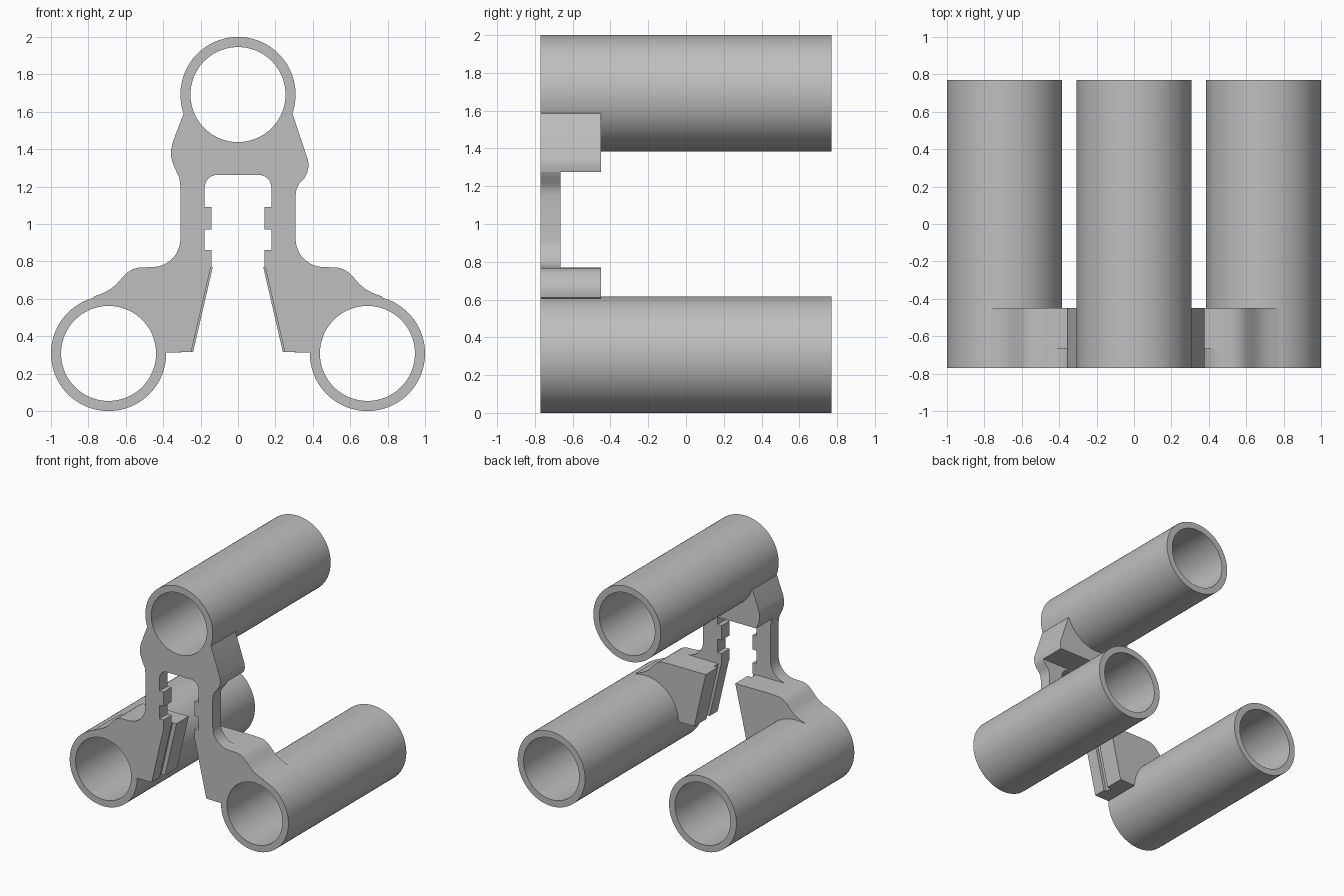
import bpy, bmesh, math

cube = bpy.data.objects.get("Cube")
if cube:
    bpy.data.objects.remove(cube, do_unlink=True)

grey = bpy.data.materials.new("plain grey")
grey.use_nodes = True
grey.diffuse_color = (0.52, 0.52, 0.52, 1)
grey.node_tree.nodes["Principled BSDF"].inputs["Base Color"].default_value = grey.diffuse_color

FRONT, BACK = -0.77, 0.77
THIN, DEEP = -0.665, -0.45
R_OUT, R_IN = 0.308, 0.254
TOP_Z, LOW_X, LOW_Z = 1.692, 0.692, 0.308


def finish(bm, name):
    bmesh.ops.recalc_face_normals(bm, faces=bm.faces)
    mesh = bpy.data.meshes.new(name)
    bm.to_mesh(mesh)
    bm.free()
    mesh.materials.append(grey)
    obj = bpy.data.objects.new(name, mesh)
    bpy.context.collection.objects.link(obj)
    bpy.ops.object.select_all(action='DESELECT')
    obj.select_set(True)
    bpy.context.view_layer.objects.active = obj
    bpy.ops.object.shade_smooth_by_angle(angle=math.radians(28))


def arc(cx, cz, r, a, b, n):
    """Points along an arc in the xz plane, angles in degrees."""
    angles = [math.radians(a + (b - a) * i / n) for i in range(n + 1)]
    return [(cx + r * math.cos(t), cz + r * math.sin(t)) for t in angles]


def prism(name, outline, y0, y1, side=1):
    """Extrude an xz outline from y0 to y1, optionally mirrored in x."""
    bm = bmesh.new()
    face = bm.faces.new([bm.verts.new((side * x, y0, z)) for x, z in outline])
    ext = bmesh.ops.extrude_face_region(bm, geom=[face])
    verts = [v for v in ext["geom"] if isinstance(v, bmesh.types.BMVert)]
    bmesh.ops.translate(bm, verts=verts, vec=(0, y1 - y0, 0))
    finish(bm, name)


def tube(name, cx, cz, n=96):
    """Open pipe along y: a ring section swept from front to back."""
    bm = bmesh.new()
    loops = []
    for r, y in ((R_OUT, FRONT), (R_OUT, BACK), (R_IN, BACK), (R_IN, FRONT)):
        loops.append([bm.verts.new((x, y, z)) for x, z in arc(cx, cz, r, 0, 360, n)[:-1]])
    for k in range(4):
        a, b = loops[k], loops[(k + 1) % 4]
        for i in range(n):
            j = (i + 1) % n
            bm.faces.new((a[i], a[j], b[j], b[i]))
    finish(bm, name)


# Three parallel tubes
tube("top_tube", 0, TOP_Z)
tube("left_tube", LOW_X, LOW_Z)
tube("right_tube", -LOW_X, LOW_Z)

# Saddle block under the top tube, with bulging flanks
left_flank = [(0.375, 1.34), (0.378, 1.31), (0.37, 1.275)]
right_flank = [(-0.327, 1.275), (-0.347, 1.32), (-0.358, 1.36), (-0.357, 1.4), (-0.348, 1.44)]
saddle = arc(0, TOP_Z, R_OUT - 0.003, 200, 340, 40) + [(0.293, 1.585)] + left_flank
prism("saddle_block", saddle + right_flank + [(-0.293, 1.585)], FRONT, DEEP)

# Thin notched posts, joined above the opening
waist = {1: [(0.37, 1.275), (0.355, 1.245), (0.327, 1.215), (0.312, 1.185), (0.308, 1.15)],
         -1: [(0.327, 1.275), (0.313, 1.245), (0.308, 1.2)]}
fillet = arc(0.458, 0.92, 0.15, 180, 270, 12)
notches = [(0.142, 0.77), (0.142, 0.86), (0.178, 0.86), (0.178, 0.97),
           (0.142, 0.97), (0.142, 1.09), (0.178, 1.09)]
lintel = arc(0.113, 1.197, 0.065, 0, 90, 8) + [(0, 1.262), (0, 1.275)]
for side, word in ((1, "left"), (-1, "right")):
    prism(word + "_post", waist[side] + fillet + notches + lintel, FRONT, THIN, side)

# Feet: a front slab, a recessed groove and a deep back web
shoulder = [(0.458, 0.77), (0.53, 0.767), (0.56, 0.76), (0.59, 0.742), (0.62, 0.712),
            (0.65, 0.678), (0.68, 0.653), (0.72, 0.631), (0.775, 0.61)]
hug = arc(LOW_X, LOW_Z, R_OUT - 0.003, 76, 179, 30)
layers = (("slab", FRONT, THIN, 0), ("groove", THIN, -0.61, 0.025), ("web", -0.61, DEEP, -0.01))
for side, word in ((1, "left"), (-1, "right")):
    for part, y0, y1, inset in layers:
        slope = [(0.25 + inset, 0.315), (0.145 + inset, 0.77)]
        prism(f"{word}_foot_{part}", slope + shoulder + hug, y0, y1, side)
